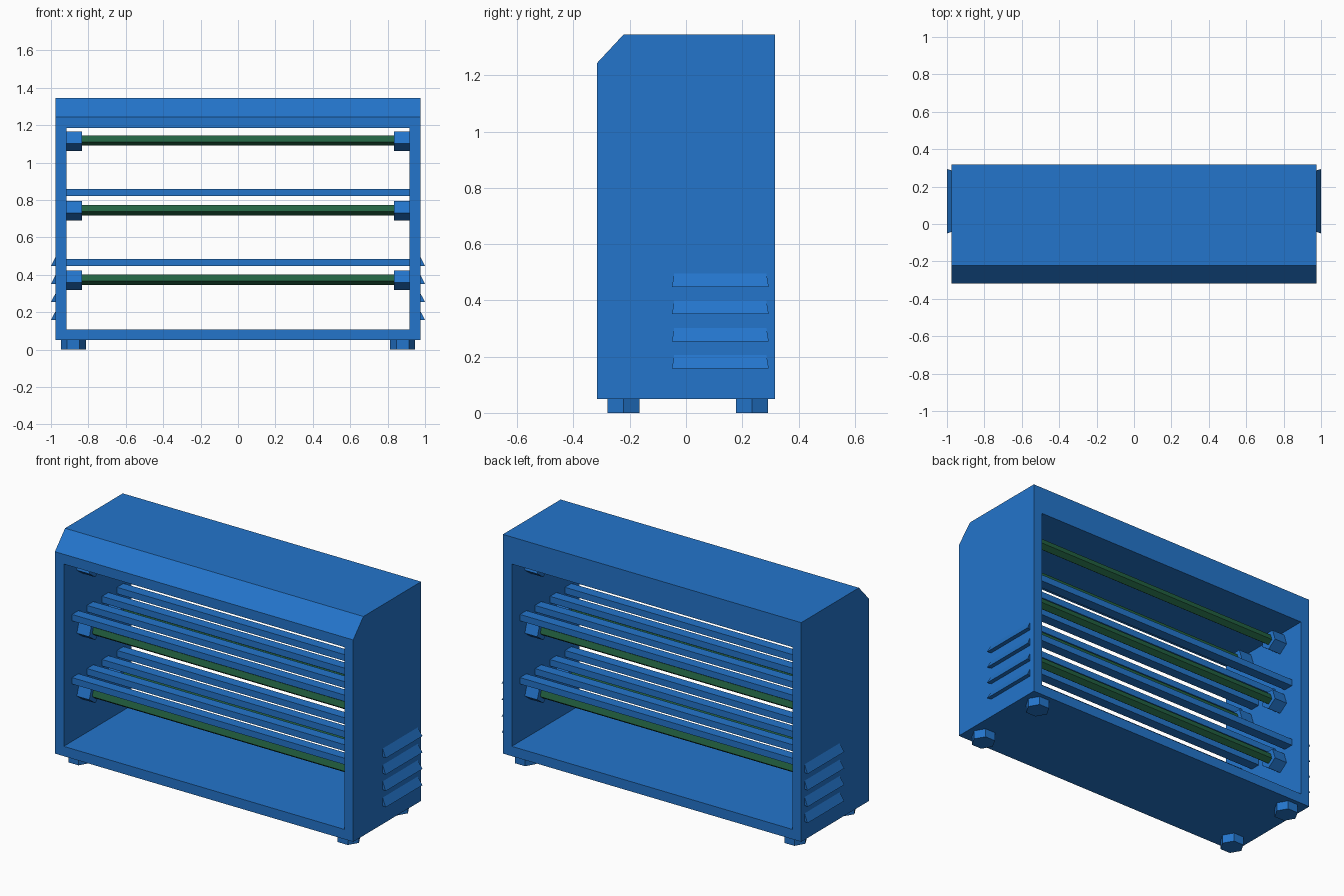
import bpy, bmesh
from math import sin, cos, pi

if "Cube" in bpy.data.objects:
    bpy.data.objects.remove(bpy.data.objects["Cube"])


def material(name, color):
    m = bpy.data.materials.new(name)
    m.diffuse_color = color
    m.use_nodes = True
    m.node_tree.nodes["Principled BSDF"].inputs["Base Color"].default_value = m.diffuse_color
    return m


BLUE = material("blue_paint", (0.017, 0.178, 0.6, 1))
GREEN = material("green_tube", (0.017, 0.125, 0.055, 1))


def finish(name, bm, mat):
    bmesh.ops.recalc_face_normals(bm, faces=bm.faces)
    me = bpy.data.meshes.new(name)
    bm.to_mesh(me)
    bm.free()
    me.materials.append(mat)
    ob = bpy.data.objects.new(name, me)
    bpy.context.collection.objects.link(ob)
    return ob


def prism(name, profile, x0, x1, mat):
    """Extrude a (y, z) profile along x."""
    bm = bmesh.new()
    face = bm.faces.new([bm.verts.new((x0, y, z)) for y, z in profile])
    ext = bmesh.ops.extrude_face_region(bm, geom=[face])["geom"]
    bmesh.ops.translate(bm, vec=(x1 - x0, 0, 0),
                        verts=[v for v in ext if isinstance(v, bmesh.types.BMVert)])
    return finish(name, bm, mat)


def rect(y0, y1, z0, z1):
    return [(y0, z0), (y1, z0), (y1, z1), (y0, z1)]


def pentagon(y, z, r):
    # five-sided section with its point facing down
    return [(y + r * sin(2 * pi * i / 5), z - r * cos(2 * pi * i / 5)) for i in range(5)]


# cabinet with chamfered front top edge and a through opening
W, INNER, D = 0.975, 0.917, 0.317
cabinet = prism("cabinet", [(-D, 0.05), (D, 0.05), (D, 1.345), (-0.222, 1.345), (-D, 1.243)],
                -W, W, BLUE)
cutter = prism("opening_cutter", rect(-0.5, 0.5, 0.108, 1.185), -INNER, INNER, BLUE)
cutter.hide_render = True
cutter.hide_set(True)
cut = cabinet.modifiers.new("opening", "BOOLEAN")
cut.operation = "DIFFERENCE"
cut.solver = "EXACT"
cut.object = cutter

# slatted shelves
for z in (0.466, 0.839):
    for y in (-0.21, -0.07, 0.07, 0.21):
        prism("shelf_slat", rect(y - 0.03, y + 0.03, z - 0.019, z + 0.019), -INNER, INNER, BLUE)

# tubes and their end holders
for z in (0.376, 0.748, 1.12):
    for y in (-0.14, 0.14):
        prism("tube", pentagon(y, z, 0.03), -0.84, 0.84, GREEN)
        for s in (-1, 1):
            prism("tube_holder", pentagon(y, z, 0.058), s * 0.835, s * INNER, BLUE)

# side louvres
for s in (-1, 1):
    for z in (0.158, 0.254, 0.351, 0.448):
        bm = bmesh.new()
        co = [(W, -0.042, z + 0.048), (W, 0.286, z + 0.048), (W, -0.042, z),
              (W, 0.286, z), (1.0, -0.05, z), (1.0, 0.294, z)]
        v = [bm.verts.new((s * x, y, zz)) for x, y, zz in co]
        for f in ((0, 1, 5, 4), (2, 3, 5, 4), (0, 1, 3, 2), (0, 2, 4), (1, 3, 5)):
            bm.faces.new([v[i] for i in f])
        finish("side_louvre", bm, BLUE)

# hexagonal feet
for x in (-0.88, 0.88):
    for y in (-0.222, 0.235):
        bm = bmesh.new()
        ring = [bm.verts.new((x + 0.066 * cos(i * pi / 3), y + 0.066 * sin(i * pi / 3), 0))
                for i in range(6)]
        ext = bmesh.ops.extrude_face_region(bm, geom=[bm.faces.new(ring)])["geom"]
        bmesh.ops.translate(bm, vec=(0, 0, 0.05),
                            verts=[e for e in ext if isinstance(e, bmesh.types.BMVert)])
        finish("foot", bm, BLUE)
